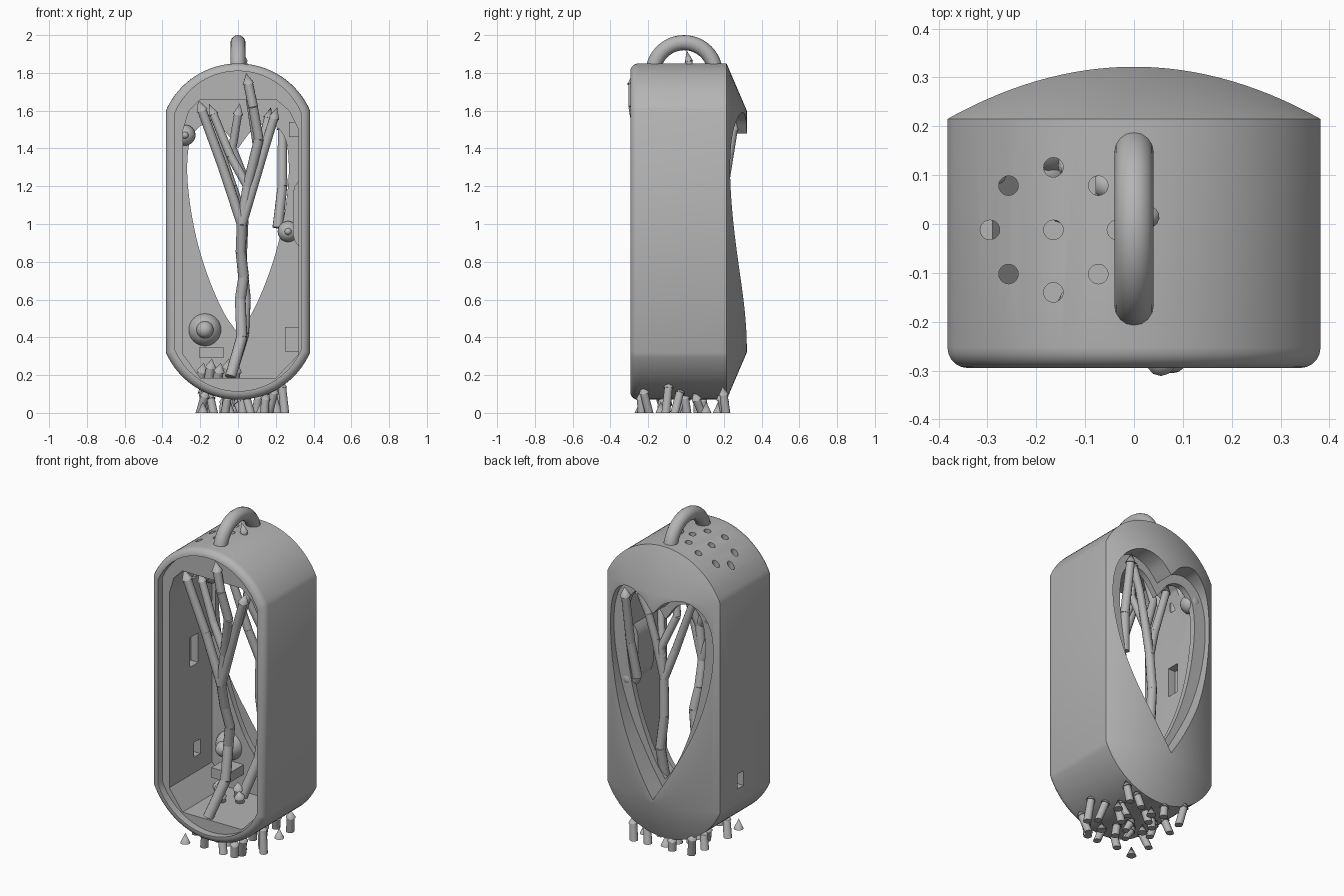
import bpy, bmesh, math, random
from mathutils import Vector, Matrix

if "Cube" in bpy.data.objects:
    bpy.data.objects.remove(bpy.data.objects["Cube"])

grey = bpy.data.materials.new("plain_grey")
grey.use_nodes = True
COLOUR = (0.46, 0.46, 0.46, 1)
grey.diffuse_color = COLOUR
grey.node_tree.nodes["Principled BSDF"].inputs["Base Color"].default_value = COLOUR


def smooth(obj, angle=35):
    bpy.ops.object.select_all(action='DESELECT')
    obj.select_set(True)
    bpy.context.view_layer.objects.active = obj
    bpy.ops.object.shade_smooth_by_angle(angle=math.radians(angle))


def finish(name, bm):
    bmesh.ops.recalc_face_normals(bm, faces=bm.faces)
    mesh = bpy.data.meshes.new(name)
    bm.to_mesh(mesh)
    bm.free()
    obj = bpy.data.objects.new(name, mesh)
    bpy.context.scene.collection.objects.link(obj)
    mesh.materials.append(grey)
    smooth(obj)
    return obj


def arch(w, low, bottom, high, top, n=20):
    """Outline with straight sides and shallow circular ends."""
    def cap(shoulder, tip):
        s = abs(tip - shoulder)
        r = (w * w + s * s) / (2 * s)
        a = math.asin(w / r)
        return [(r * math.sin(a * (2 * i / n - 1)), s - r + r * math.cos(a * (2 * i / n - 1)))
                for i in range(n + 1)]
    return ([(x, low - h) for x, h in cap(low, bottom)],
            [(x, high + h) for x, h in cap(high, top)])


def prism(name, outline, y0, y1):
    bm = bmesh.new()
    face = bm.faces.new([bm.verts.new((x, y0, z)) for x, z in outline])
    out = bmesh.ops.extrude_face_region(bm, geom=[face])
    bmesh.ops.translate(bm, vec=(0, y1 - y0, 0),
                        verts=[v for v in out["geom"] if isinstance(v, bmesh.types.BMVert)])
    return finish(name, bm)


def box(name, centre, size):
    bm = bmesh.new()
    bmesh.ops.create_cube(bm, size=1, matrix=Matrix.Translation(centre) @ Matrix.Diagonal((*size, 1)))
    return finish(name, bm)


def ball(name, centre, radius):
    bm = bmesh.new()
    bmesh.ops.create_uvsphere(bm, u_segments=24, v_segments=16, radius=radius,
                              matrix=Matrix.Translation(centre))
    return finish(name, bm)


def rod(bm, a, b, r0, r1, sides=12):
    a, b = Vector(a), Vector(b)
    d = b - a
    m = Matrix.Translation((a + b) / 2) @ d.to_track_quat('Z', 'Y').to_matrix().to_4x4()
    bmesh.ops.create_cone(bm, cap_ends=True, segments=sides, radius1=r0, radius2=r1,
                          depth=d.length, matrix=m)


def branch(bm, points, r0, r1, tip=0.06):
    """Jointed twig that ends in a wider cone."""
    n = len(points) - 1
    for i in range(n):
        rod(bm, points[i], points[i + 1], r0 + (r1 - r0) * i / n, r0 + (r1 - r0) * (i + 1) / n)
    if tip:
        a, b = Vector(points[-2]), Vector(points[-1])
        rod(bm, b, b + (b - a).normalized() * tip, r1 * 1.25, 0)


def heart(half, steps=6):
    """Smooth the half outline, then mirror it."""
    p = [Vector(q) for q in half]
    p = [2 * p[0] - p[1]] + p + [2 * p[-1] - p[-2]]
    pts = []
    for i in range(1, len(p) - 2):
        a, b, c, d = p[i - 1:i + 3]
        for k in range(steps):
            t = k / steps
            pts.append(0.5 * (2 * b + (c - a) * t + (2 * a - 5 * b + 4 * c - d) * t * t
                              + (3 * b - a - 3 * c + d) * t ** 3))
    pts.append(p[-2])
    right = [(v.x, v.y) for v in pts]
    return right + [(-x, z) for x, z in reversed(right[1:-1])]


# Case: flat front, arched ends, bowed back
W, LOW, HIGH, FRONT, EDGE, BOW = 0.382, 0.32, 1.6, -0.295, 0.215, 0.107
under, over = arch(W, LOW, 0.07, HIGH, 1.85, 32)
bm = bmesh.new()
rings = []
for (x, zb), (_, zt) in zip(under, over):
    back = EDGE + BOW * (1 - (x / W) ** 2)
    rings.append([bm.verts.new(c) for c in (
        (x, FRONT, zt), (x, EDGE, zt), (x, back, HIGH), (x, back, LOW), (x, EDGE, zb), (x, FRONT, zb))])
for r, s in zip(rings, rings[1:]):
    for k in range(5):
        bm.faces.new((r[k], r[k + 1], s[k + 1], s[k]))
bm.faces.new([r[0] for r in rings] + [r[5] for r in reversed(rings)])
for r in (rings[0], rings[-1]):
    bm.faces.new((r[0], r[1], r[4], r[5]))
    bm.faces.new((r[1], r[2], r[3], r[4]))
bmesh.ops.remove_doubles(bm, verts=bm.verts, dist=1e-4)
bmesh.ops.recalc_face_normals(bm, faces=bm.faces)
lip = [e for e in bm.edges if all(abs(v.co.y - FRONT) < 1e-4 for v in e.verts)]
bmesh.ops.bevel(bm, geom=lip, offset=0.042, segments=5, profile=0.5, affect='EDGES')
case = finish("case", bm)

# Cutters: front recess, cavity, stepped heart window, vents, side slot and pocket
under, over = arch(0.335, 0.335, 0.115, 1.585, 1.81)
recess = prism("recess_cutter", under + over[::-1], -0.4, -0.25)
cavity = prism("cavity_cutter", [(0.32, 0.31), (0.32, 1.5), (0.27, 1.6), (0.2, 1.66), (-0.2, 1.66),
               (-0.26, 1.6), (-0.29, 1.5), (-0.29, 0.31), (-0.2, 0.185), (0.2, 0.185)], -0.3, 0.165)
outer = heart([(0, 0.34), (0.1, 0.5), (0.22, 0.73), (0.3, 0.96), (0.343, 1.2), (0.34, 1.4),
               (0.29, 1.53), (0.19, 1.59), (0.08, 1.56), (0, 1.48)])
inner = heart([(0, 0.42), (0.08, 0.54), (0.165, 0.74), (0.228, 0.96), (0.265, 1.2), (0.265, 1.38),
               (0.235, 1.48), (0.17, 1.53), (0.08, 1.5), (0, 1.4)])
cutters = [recess, cavity, prism("heart_step_cutter", outer, 0.2, 0.5),
           prism("heart_cutter", inner, 0.1, 0.45),
           box("slot_cutter", (-0.36, 0.02, 0.45), (0.2, 0.06, 0.09)),
           box("pocket_cutter", (-0.3, -0.01, 1.06), (0.08, 0.08, 0.18))]
bm = bmesh.new()
vents = [(-0.165, -0.012)] + [(-0.165 + 0.13 * math.cos(i * math.pi / 4),
                               -0.012 + 0.128 * math.sin(i * math.pi / 4)) for i in range(8)]
for x, y in vents:
    rod(bm, (x, y, 1.5), (x, y, 1.95), 0.02, 0.02, 20)
cutters.append(finish("vent_cutter", bm))
for c in cutters:
    c.hide_render = True
    mod = case.modifiers.new(c.name, 'BOOLEAN')
    mod.operation, mod.solver, mod.object = 'DIFFERENCE', 'EXACT', c
case.data = bpy.data.meshes.new_from_object(case.evaluated_get(bpy.context.evaluated_depsgraph_get()))
case.modifiers.clear()
for c in cutters:
    bpy.data.objects.remove(c)
smooth(case, 30)

# Hanging loop
bm = bmesh.new()
N, M = 24, 16
loop = [[bm.verts.new((0.04 * math.sin(b), -0.01 + (0.165 + 0.04 * math.cos(b)) * math.cos(a),
                       1.795 + (0.165 + 0.04 * math.cos(b)) * math.sin(a)))
         for b in (2 * math.pi * j / M for j in range(M))]
        for a in (math.pi * i / N for i in range(N + 1))]
for r, s in zip(loop, loop[1:]):
    for j in range(M):
        bm.faces.new((r[j], r[(j + 1) % M], s[(j + 1) % M], s[j]))
bm.faces.new(loop[0])
bm.faces.new(loop[-1])
finish("hanging_loop", bm)

# Front tree
bm = bmesh.new()
fork, crown = (0.02, -0.19, 1.0), (0.05, -0.2, 1.2)
branch(bm, [(-0.04, -0.23, 0.19), (0.02, -0.15, 0.4), (0.012, -0.11, 0.6), (0.03, -0.12, 0.72),
            (0.015, -0.15, 0.85), fork], 0.03, 0.027, 0)
branch(bm, [fork, (-0.08, -0.2, 1.3), (-0.19, -0.22, 1.6)], 0.027, 0.025)
branch(bm, [fork, crown, (0.11, -0.25, 1.45), (0.08, -0.28, 1.62), (0.055, -0.28, 1.74)], 0.027, 0.025)
branch(bm, [fork, (0.08, -0.2, 1.2), (0.14, -0.21, 1.4), (0.19, -0.22, 1.56)], 0.027, 0.024)
branch(bm, [crown, (-0.04, -0.18, 1.36), (-0.13, -0.16, 1.58)], 0.024, 0.022)
branch(bm, [crown, (0.12, -0.16, 1.4), (0.16, -0.13, 1.56)], 0.024, 0.022)
finish("front_tree", bm)

# Back tree beside the heart window
bm = bmesh.new()
fork = (0.03, 0.17, 1.02)
branch(bm, [(-0.04, 0.1, 0.19), (0.03, 0.16, 0.42), (0.04, 0.19, 0.6), (0.02, 0.18, 0.8), fork], 0.03, 0.026, 0)
branch(bm, [fork, (-0.03, 0.14, 1.2), (-0.13, 0.12, 1.5)], 0.026, 0.022)
branch(bm, [fork, (0.05, 0.17, 1.2), (-0.03, 0.13, 1.4), (0.0, 0.1, 1.58)], 0.024, 0.022)
branch(bm, [fork, (0.08, 0.18, 1.25), (0.12, 0.19, 1.4), (0.17, 0.2, 1.52)], 0.024, 0.022)
branch(bm, [(0.04, 0.17, 1.15), (0.1, 0.1, 1.4), (0.03, 0.015, 1.86)], 0.022, 0.018)
finish("back_tree", bm)

# Vine beside the heart window
bm = bmesh.new()
branch(bm, [(0.21, 0.17, 0.98), (0.235, 0.2, 1.2), (0.235, 0.25, 1.5)], 0.028, 0.024)
finish("window_vine", bm)

# Knobs, brackets and wall plates
ball("large_knob", (-0.175, 0.185, 0.44), 0.088)
ball("large_knob_cap", (-0.175, 0.11, 0.44), 0.045)
for label, x, z in (("upper", -0.28, 1.47), ("middle", 0.265, 0.96)):
    ball(label + "_knob", (x, 0.15, z), 0.055)
    ball(label + "_knob_cap", (x, 0.1, z), 0.018)
box("knob_bracket", (-0.14, 0.1, 0.32), (0.125, 0.14, 0.06))
box("left_wall_block", (0.29, 0.02, 0.39), (0.08, 0.08, 0.13))
box("left_upper_block", (0.3, 0.1, 1.5), (0.06, 0.08, 0.08))
prism("left_wall_pad", [(0.33, 0.87), (0.3, 0.91), (0.29, 0.95), (0.29, 1.16), (0.3, 1.2), (0.33, 1.24)], -0.1, 0.05)

# Short sprigs on the cavity floor
bm = bmesh.new()
for i in range(5):
    x, y = -0.2 + 0.045 * i, 0.1 - 0.05 * (i % 3)
    branch(bm, [(x, y, 0.17), (x + 0.01, y - 0.02, 0.22 + 0.02 * (i % 2))], 0.026, 0.024, 0.05)
finish("floor_sprigs", bm)

# Root twigs and loose cone tips under the case
random.seed(4)
bm = bmesh.new()
for i in range(5):
    for j in range(5):
        x = -0.17 + 0.095 * i + random.uniform(-0.03, 0.03)
        y = -0.22 + 0.1 * j + random.uniform(-0.03, 0.03)
        if (i + 2 * j) % 5 == 0:
            rod(bm, (x, y, 0), (x, y, 0.06), 0.028, 0)
            continue
        lean = random.uniform(-0.03, 0.03)
        top = 0.06 + 0.9 * x * x + random.uniform(-0.015, 0.025)
        branch(bm, [(x + lean, y - lean, 0.005), (x, y, top)], 0.024, 0.022, 0.045)
for v in bm.verts:
    if v.co.z < 0.02:
        v.co.z = 0
finish("root_twigs", bm)
